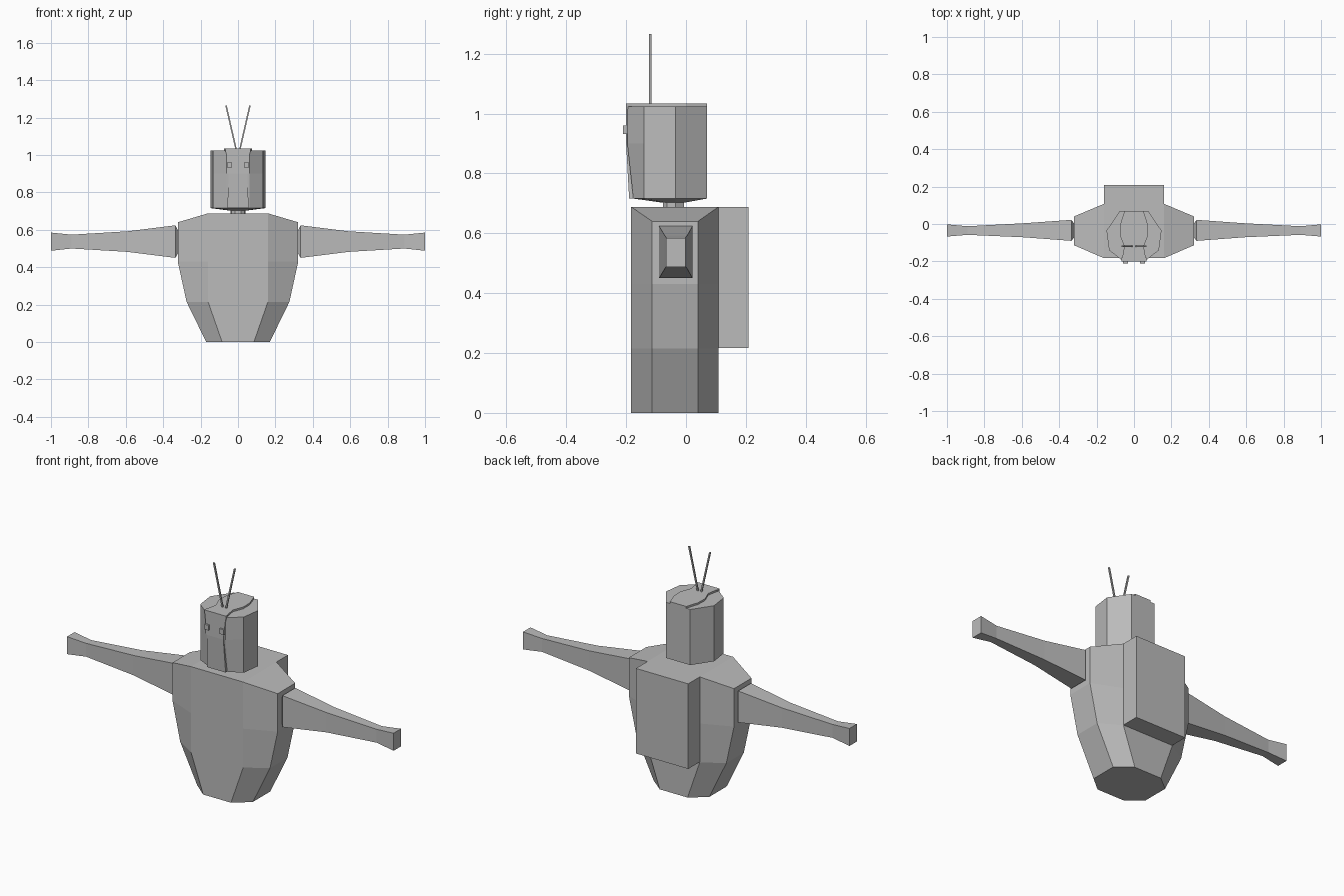
import bpy
from mathutils import Vector

if "Cube" in bpy.data.objects:
    bpy.data.objects.remove(bpy.data.objects["Cube"])

grey = bpy.data.materials.new("robot grey")
grey.diffuse_color = (0.5, 0.5, 0.5, 1)
grey.use_nodes = True
grey.node_tree.nodes["Principled BSDF"].inputs["Base Color"].default_value = grey.diffuse_color


def make(name, verts, faces):
    me = bpy.data.meshes.new(name)
    me.from_pydata(verts, [], faces)
    me.materials.append(grey)
    ob = bpy.data.objects.new(name, me)
    bpy.context.collection.objects.link(ob)
    # consistent outward normals
    import bmesh
    bm = bmesh.new()
    bm.from_mesh(me)
    bmesh.ops.recalc_face_normals(bm, faces=bm.faces)
    bm.to_mesh(me)
    bm.free()
    return ob


def loft(name, rings, end=None):
    """Skin a stack of equal rings; 'end' gives custom faces on the last ring."""
    n = len(rings[0])
    verts = [v for r in rings for v in r]
    faces = [tuple(range(n))]
    for k in range(len(rings) - 1):
        for i in range(n):
            j = (i + 1) % n
            faces.append((k*n + i, k*n + j, (k+1)*n + j, (k+1)*n + i))
    base = (len(rings) - 1) * n
    for f in end or [range(n)]:
        faces.append(tuple(base + i for i in f))
    return make(name, verts, faces)


def box(name, x0, x1, y0, y1, z0, z1):
    return loft(name, [[(x0, y0, z), (x1, y0, z), (x1, y1, z), (x0, y1, z)]
                       for z in (z0, z1)])


def mirrored(half):
    """Close a right-hand half outline with its left-hand copy."""
    return half + [(-x, y, z) for x, y, z in reversed(half)]


# torso: octagonal, tapering to the base, with sloped shoulders
def torso_ring(side, front, z_side, z_front):
    return mirrored([(front, -0.183, z_front), (side, -0.113, z_side),
                     (side, 0.04, z_side), (front, 0.108, z_front)])


loft("torso", [torso_ring(0.17, 0.085, 0, 0), torso_ring(0.275, 0.16, 0.215, 0.215),
               torso_ring(0.322, 0.16, 0.43, 0.43), torso_ring(0.322, 0.16, 0.64, 0.688)],
     [(0, 1, 2, 3), (0, 3, 4, 7), (4, 5, 6, 7)])

box("backpack", -0.16, 0.16, 0.09, 0.209, 0.217, 0.688)

# arms: square sections narrowing to the wrist, flared at the hand
sections = [(0.318, -0.07, 0.0, 0.48, 0.59), (0.335, -0.09, 0.022, 0.45, 0.624),
            (0.59, -0.071, 0.004, 0.482, 0.592), (0.89, -0.058, -0.012, 0.5, 0.574),
            (1.0, -0.067, -0.002, 0.488, 0.585)]
for s, side in ((1, "right"), (-1, "left")):
    loft(side + "_arm", [[(s*x, y0, z0), (s*x, y1, z0), (s*x, y1, z1), (s*x, y0, z1)]
                         for x, y0, y1, z0, z1 in sections])


# head: octagonal, chin slightly drawn in, tapering underneath into the neck
def head_ring(z, front, k=1.0):
    pts = [(0.062, front), (0.133, -0.14), (0.147, -0.035), (0.075, 0.07)]
    return mirrored([(x*k, -0.035 + (y + 0.035)*k, z) for x, y in pts])


loft("head", [head_ring(0.68, -0.19, 0.27), head_ring(0.702, -0.19, 0.27),
              head_ring(0.716, -0.176), head_ring(0.9, -0.196), head_ring(1.024, -0.196)])

# raised strip over the crown
crown = [(0.066, -0.2), (0.052, -0.12), (0.075, -0.06), (0.073, 0.0), (0.05, 0.07)]
loft("crown_plate", [mirrored([(x, y, z) for x, y in crown]) for z in (1.015, 1.034)])

# face plate running from the crown to the chin
face = [(0.057, -0.19, 0.716), (0.05, -0.2, 0.9), (0.066, -0.2, 1.034)]
outer = mirrored(face)
loft("face_plate", [[(x, y + 0.02, z) for x, y, z in outer], outer],
     [(0, 1, 4, 5), (1, 2, 3, 4)])

# eyes and antennae
for s, side in ((1, "right"), (-1, "left")):
    box(side + "_eye", s*0.046 - 0.013, s*0.046 + 0.013, -0.21, -0.19, 0.932, 0.96)
    r = 0.004
    loft(side + "_antenna", [[(s*x + a*r, -0.119 + b*r, z) for a, b in
                              ((-1, -1), (1, -1), (1, 1), (-1, 1))]
                             for x, z in ((0.009, 1.025), (0.064, 1.265))])
